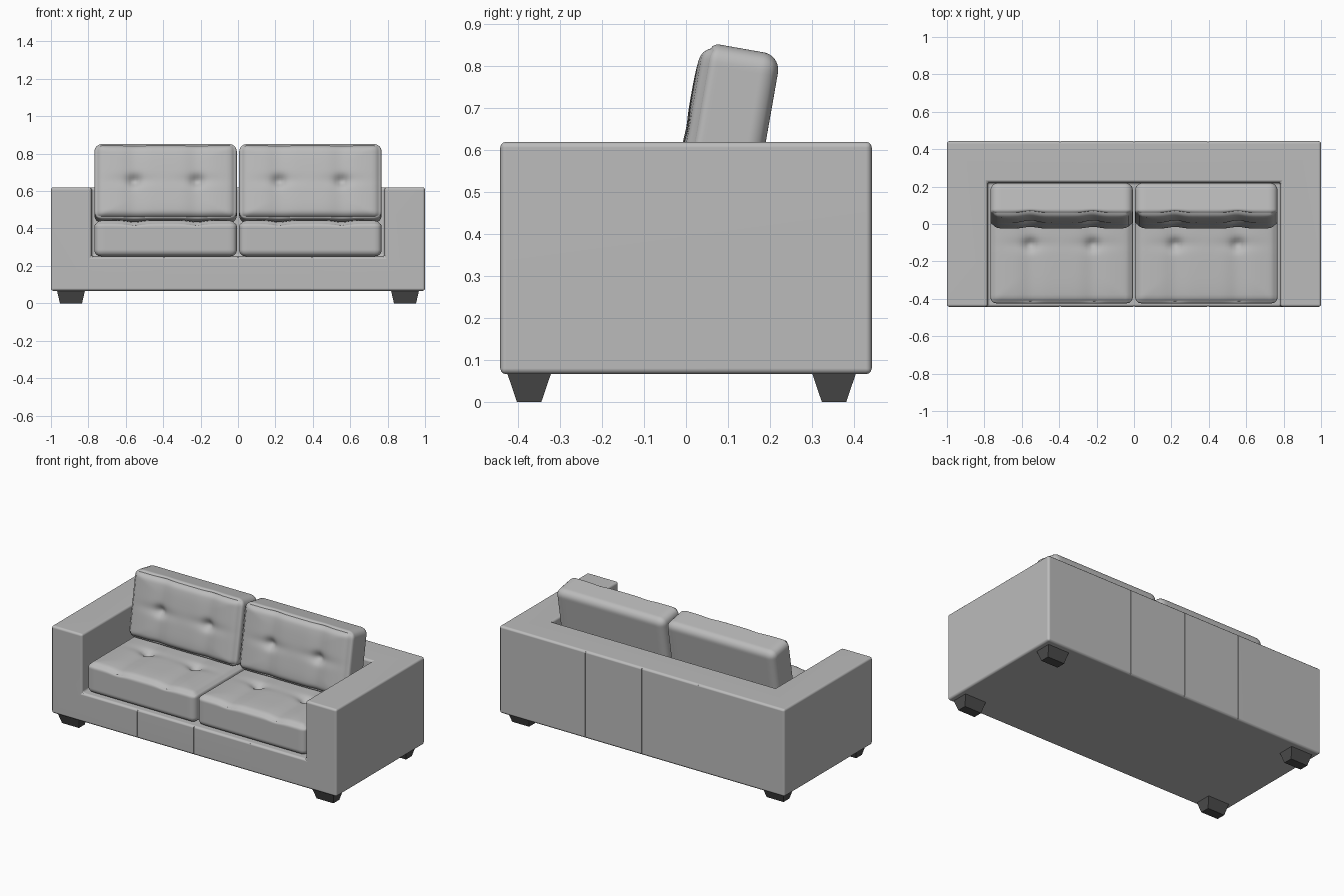
import bpy, bmesh
from math import exp, radians
from mathutils import Vector, Matrix

if "Cube" in bpy.data.objects:
    bpy.data.objects.remove(bpy.data.objects["Cube"], do_unlink=True)


def material(name, value):
    m = bpy.data.materials.new(name)
    m.use_nodes = True
    color = (value, value, value, 1)
    m.diffuse_color = color
    bsdf = next(n for n in m.node_tree.nodes if n.type == 'BSDF_PRINCIPLED')
    bsdf.inputs["Base Color"].default_value = color
    return m


fabric = material("grey_fabric", 0.5)
dark = material("dark_leg", 0.073)


def finish(bm, name, mat):
    bmesh.ops.recalc_face_normals(bm, faces=bm.faces)
    mesh = bpy.data.meshes.new(name)
    bm.to_mesh(mesh)
    bm.free()
    mesh.materials.append(mat)
    ob = bpy.data.objects.new(name, mesh)
    bpy.context.collection.objects.link(ob)
    return ob


def add_box(bm, lo, hi):
    lo, hi = Vector(lo), Vector(hi)
    mat = Matrix.Translation((lo + hi) / 2) @ Matrix.Diagonal((*(hi - lo), 1))
    return bmesh.ops.create_cube(bm, size=1, matrix=mat)["verts"]


def boxes(name, pairs):
    bm = bmesh.new()
    for lo, hi in pairs:
        add_box(bm, lo, hi)
    return finish(bm, name, fabric)


def activate(ob):
    bpy.ops.object.select_all(action='DESELECT')
    ob.select_set(True)
    bpy.context.view_layer.objects.active = ob


def cut(ob, cutter):
    cutter.hide_render = True
    mod = ob.modifiers.new("cut", 'BOOLEAN')
    mod.operation, mod.solver, mod.object = 'DIFFERENCE', 'EXACT', cutter
    activate(ob)
    bpy.ops.object.modifier_apply(modifier=mod.name)
    bpy.data.objects.remove(cutter, do_unlink=True)


# Frame: one block with the seat recess cut out, softened edges and thin seams
Y = 0.443
frame = boxes("sofa_frame", [((-1, -Y, 0.066), (1, Y, 0.62))])
cut(frame, boxes("recess_cutter", [((-0.783, -1, 0.25), (0.783, 0.222, 1))]))
bevel = frame.modifiers.new("soft_edges", 'BEVEL')
bevel.width, bevel.segments = 0.014, 3
bpy.ops.object.modifier_apply(modifier=bevel.name)
seams = []
for x in (-0.395, 0, 0.395):
    for y in (-Y, Y):
        seams.append(((x - 0.002, y - 0.004, 0), (x + 0.002, y + 0.004, 0.7)))
cut(frame, boxes("seam_cutter", seams))
activate(frame)
bpy.ops.object.shade_smooth_by_angle(angle=radians(35))
weighted = frame.modifiers.new("clean_shading", 'WEIGHTED_NORMAL')
weighted.keep_sharp = True

# Tapered feet
for fb, y in (("front", -0.374), ("back", 0.353)):
    for side, x in (("left", 0.893), ("right", -0.893)):
        bm = bmesh.new()
        for v in add_box(bm, (-0.075, -0.053, 0), (0.075, 0.053, 0.07)):
            if v.co.z < 0.01:
                v.co.x *= 0.79
                v.co.y *= 0.55
            v.co += Vector((x, y, 0))
        finish(bm, f"{fb}_{side}_foot", dark)


def cushion(name, half, radius, matrix, dome):
    """Rounded pad with two tufted dimples in its +z face."""
    bm = bmesh.new()
    bmesh.ops.create_cube(bm, size=2)
    bmesh.ops.subdivide_edges(bm, edges=bm.edges[:], cuts=39, use_grid_fill=True)
    half = Vector(half)
    for v in bm.verts:
        u = v.co.copy()
        p = Vector(a * b for a, b in zip(u, half))
        q = Vector(max(-h + radius, min(h - radius, c)) for c, h in zip(p, half))
        p = q + (p - q).normalized() * radius
        # Dome, broad folds and button dimples fade out below the upper face
        k = max(0, u.z) ** 2
        drop = dome * max(abs(u.x), abs(u.y)) ** 6
        for bx in (-0.167, 0.167):
            dx, dy = p.x - bx, p.y
            drop += 0.026 * exp(-(dx * dx + dy * dy) / 0.0009)
            drop += 0.010 * exp(-(dx / 0.05) ** 2)
            drop += 0.007 * exp(-(dy / 0.03) ** 2 - (dx / 0.12) ** 2)
        p.z -= k * drop
        v.co = p
    bm.transform(matrix)
    ob = finish(bm, name, fabric)
    activate(ob)
    bpy.ops.object.shade_smooth_by_angle(angle=radians(50))


# Seat and leaning back cushions, one pair per side
for side, x in (("left", 0.387), ("right", -0.387)):
    cushion(f"{side}_seat_cushion", (0.381, 0.315, 0.099), 0.035,
            Matrix.Translation((x, -0.11, 0.35)), 0.012)
    cushion(f"{side}_back_cushion", (0.381, 0.205, 0.0975), 0.042,
            Matrix.Translation((x, 0.095, 0.641)) @ Matrix.Rotation(radians(80), 4, 'X'), 0.016)
